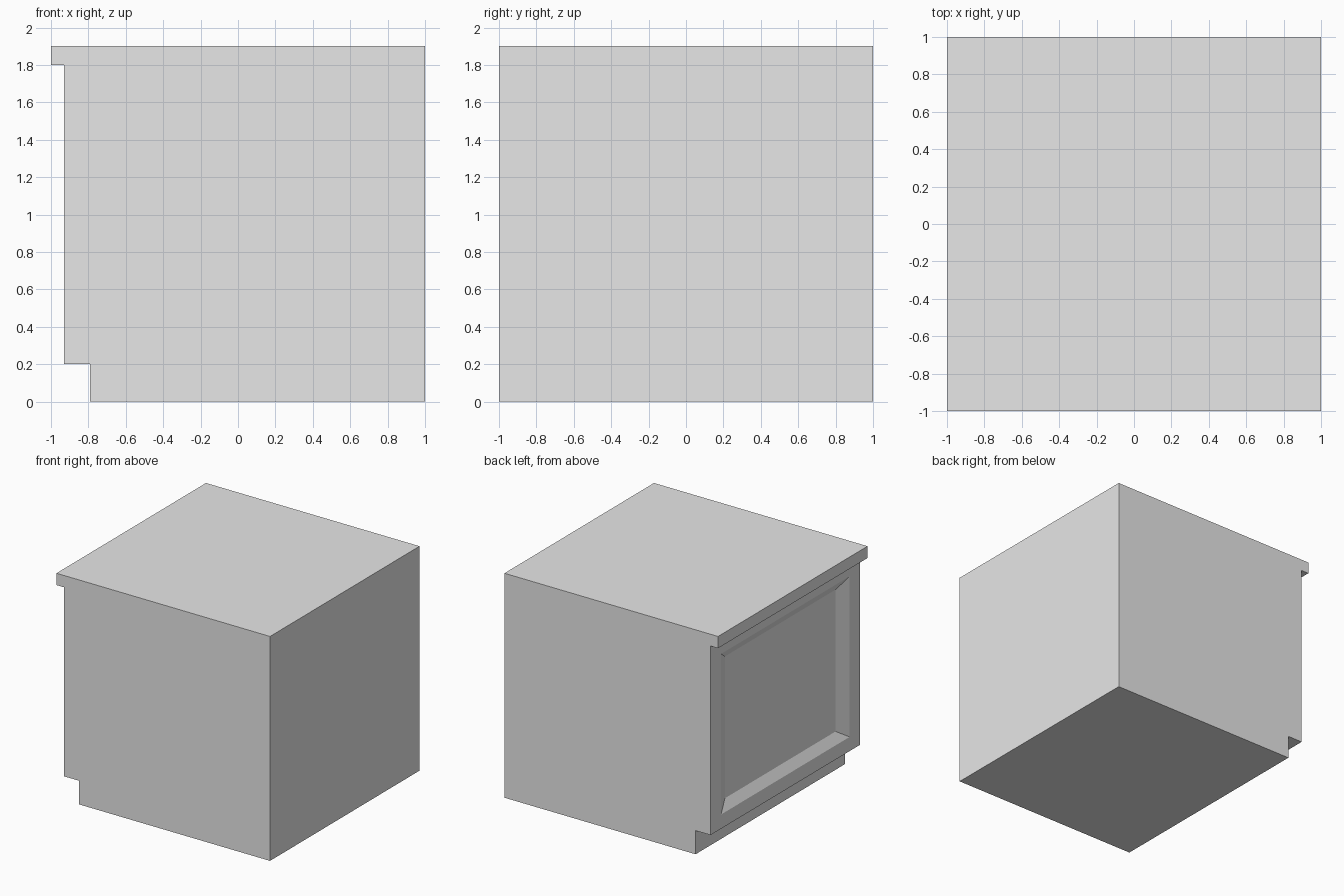
import bpy
import bmesh
from math import copysign

default = bpy.data.objects.get("Cube")
if default:
    bpy.data.objects.remove(default, do_unlink=True)

# Plain grey material
grey = bpy.data.materials.new("light_grey")
grey.use_nodes = True
colour = (0.8, 0.8, 0.8, 1.0)
grey.diffuse_color = colour
grey.node_tree.nodes["Principled BSDF"].inputs["Base Color"].default_value = colour

# Side profile (x, z): toe kick, door face and worktop overhang
DOOR_X = -0.93
profile = [(1, 0), (1, 1.9), (-1, 1.9), (-1, 1.8),
           (DOOR_X, 1.8), (DOOR_X, 0.2), (-0.79, 0.2), (-0.79, 0)]

bm = bmesh.new()
end = bm.faces.new([bm.verts.new((x, -1, z)) for x, z in profile])
swept = bmesh.ops.extrude_face_region(bm, geom=[end])["geom"]
bmesh.ops.translate(bm, vec=(0, 2, 0),
                    verts=[g for g in swept if isinstance(g, bmesh.types.BMVert)])
bmesh.ops.recalc_face_normals(bm, faces=bm.faces)

# Door panel: a flat frame, then a sloped edge down to the sunken centre
door = next(f for f in bm.faces
            if all(abs(v.co.x - DOOR_X) < 0.001 for v in f.verts))
for half_width, half_height, depth in [(0.86, 0.68, 0), (0.74, 0.60, 0.047)]:
    bmesh.ops.inset_individual(bm, faces=[door], thickness=0.05)
    for v in door.verts:
        v.co = (DOOR_X + depth,
                copysign(half_width, v.co.y),
                1 + copysign(half_height, v.co.z - 1))

mesh = bpy.data.meshes.new("base_cabinet")
bm.to_mesh(mesh)
bm.free()
mesh.materials.append(grey)
cabinet = bpy.data.objects.new("base_cabinet", mesh)
bpy.context.collection.objects.link(cabinet)
